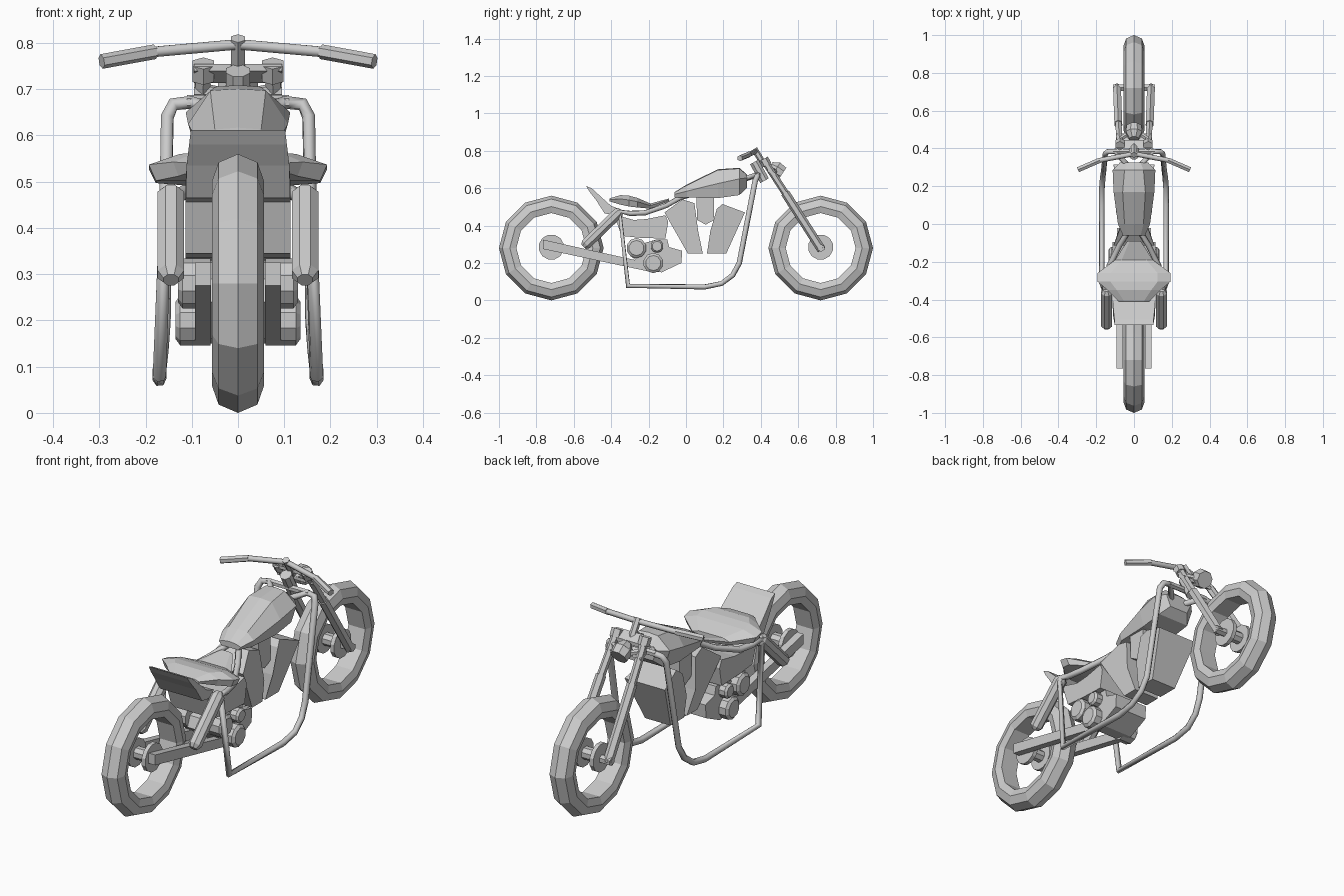
import bpy, bmesh, math
from mathutils import Vector

if "Cube" in bpy.data.objects:
    bpy.data.objects.remove(bpy.data.objects["Cube"])


def make(name, verts, faces):
    bm = bmesh.new()
    vs = [bm.verts.new(v) for v in verts]
    for f in faces:
        bm.faces.new([vs[i] for i in f])
    bmesh.ops.recalc_face_normals(bm, faces=bm.faces)
    me = bpy.data.meshes.new(name)
    bm.to_mesh(me)
    bm.free()
    ob = bpy.data.objects.new(name, me)
    bpy.context.collection.objects.link(ob)
    return ob


def rings(name, loops, caps=True, closed=False):
    """Skin a list of equal-length vertex loops."""
    n, m = len(loops[0]), len(loops)
    verts = [v for l in loops for v in l]
    faces = []
    for i in range(m if closed else m - 1):
        a, b = i * n, (i + 1) % m * n
        faces += [(a + k, a + (k + 1) % n, b + (k + 1) % n, b + k) for k in range(n)]
    if caps and not closed:
        faces += [tuple(range(n)), tuple(range((m - 1) * n, m * n))]
    return make(name, verts, faces)


def rod(name, a, b, r, n=6, r2=None):
    a, b = Vector(a), Vector(b)
    q = (b - a).to_track_quat('Z', 'Y')
    def ring(c, rad):
        return [c + q @ Vector((rad * math.cos((k + .5) * 2 * math.pi / n),
                                rad * math.sin((k + .5) * 2 * math.pi / n), 0)) for k in range(n)]
    return rings(name, [ring(a, r), ring(b, r2 or r)])


def prism(name, profile, width):
    """Side profile (y, z) extruded symmetrically; width is a number or f(y, z)."""
    w = width if callable(width) else (lambda y, z: width)
    return rings(name, [[(s * w(y, z), y, z) for y, z in profile] for s in (-1, 1)])


def plate(name, profile, x0, x1):
    return rings(name, [[(x, y, z) for y, z in profile] for x in (x0, x1)])


def loft(name, sections):
    """Sections (y, half outline from top to bottom as (x, z))."""
    loops = []
    for y, half in sections:
        loops.append([(x, y, z) for x, z in half] +
                     [(-x, y, z) for x, z in reversed(half) if x > 0])
    return rings(name, loops)


def tube(name, pts, r, cyclic=False):
    cu = bpy.data.curves.new(name, 'CURVE')
    cu.dimensions = '3D'
    cu.bevel_depth, cu.bevel_resolution, cu.use_fill_caps = r, 1, True
    sp = cu.splines.new('POLY')
    sp.points.add(len(pts) - 1)
    for p, c in zip(sp.points, pts):
        p.co = (*c, 1)
    sp.use_cyclic_u = cyclic
    ob = bpy.data.objects.new(name, cu)
    bpy.context.collection.objects.link(ob)
    return ob


# Wheels: twelve-sided tyre, hub, brake discs
tyre = [(0, .28), (.042, .262), (.056, .222), (.045, .187), (-.045, .187), (-.056, .222), (-.042, .262)]
for name, y in (("front", .72), ("rear", -.72)):
    loops = []
    for k in range(12):
        a = k * math.pi / 6
        loops.append([(x, y + r * math.cos(a), .28 + r * math.sin(a)) for x, r in tyre])
    rings(name + "_tyre", loops, closed=True)
    rod(name + "_hub", (-.055, y, .285), (.055, y, .285), .03, 8)
    for s in (-1, 1):
        rod(name + "_brake_disc", (s * .035, y, .285), (s * .055, y, .285), .068, 12)

# Fork legs, caps and axle ends
for s in (-1, 1):
    rod("fork_lower", (s * .09, .725, .27), (s * .083, .53, .575), .024)
    rod("fork_upper", (s * .083, .54, .56), (s * .075, .42, .745), .019)
    rod("fork_cap", (s * .075, .432, .722), (s * .075, .414, .756), .027)
    rod("axle_end", (s * .05, .722, .28), (s * .11, .722, .28), .02)
    rod("lamp_bracket", (s * .075, .45, .70), (s * .03, .48, .69), .013)

# Yokes, steering neck, headlight
for t in (0, 1):
    y, z = .425 + .035 * t, .735 - .05 * t
    loft("yoke", [(y - .025, [(.095, z + .02), (.095, z + .004)]),
                  (y + .02, [(.095, z - .005), (.095, z - .022)])])
rod("steering_neck", (0, .365, .74), (0, .42, .64), .028, 8)
rod("headlight_back", (0, .45, .72), (0, .48, .70), .025, 8, .047)
rod("headlight", (0, .48, .70), (0, .515, .677), .047, 8, .042)

# Handlebar with riser and thicker grips
rod("handlebar_riser", (0, .42, .72), (0, .365, .81), .017)
tube("handlebar", [(-.19, .335, .78), (0, .372, .797), (.19, .335, .78)], .013)
for s in (-1, 1):
    rod("grip", (s * .18, .338, .781), (s * .295, .288, .76), .016)

# Fuel tank
tank = [(-.062, .575, .035, .058, .567, .55, .045), (0, .613, .05, .085, .583, .55, .075),
        (.17, .697, .06, .108, .625, .547, .085), (.285, .705, .05, .113, .65, .563, .085),
        (.325, .67, .035, .075, .655, .60, .05)]
loft("fuel_tank", [(y, [(0, zt + .004), (wt, zt), (wm, zm), (wb, zb)])
                   for y, zt, wt, wm, zm, zb, wb in tank])

# Seat
seat = [(-.41, .545, .53, .08), (-.35, .563, .512, .14), (-.305, .56, .502, .193),
        (-.26, .548, .497, .193), (-.19, .518, .49, .10), (-.09, .545, .53, .035)]
loft("seat", [(y, [(0, zt), (w * .65, zt), (w, zt * .6 + zb * .4), (w * .92, zb), (0, zb)])
              for y, zt, zb, w in seat])

# Rear fender and side panel body
prism("rear_fender", [(-.535, .612), (-.505, .60), (-.45, .55), (-.40, .505), (-.345, .485),
                      (-.375, .455), (-.435, .465), (-.48, .535), (-.515, .58)],
      lambda y, z: .113 - max(0, z - .52) * .12)
prism("side_panels", [(-.385, .46), (-.28, .43), (-.21, .435), (-.11, .455), (-.095, .42),
                      (-.11, .33), (-.25, .335), (-.345, .345)], .113)

# V engine cylinders, intake between them
taper = lambda y, z: .068 + .045 * min(1, max(0, (z - .25) / .2)) - .04 * max(0, (z - .46) / .08)
prism("rear_cylinder", [(-.115, .47), (-.02, .54), (.045, .52), (.065, .37), (.09, .25), (.01, .25)], taper)
prism("front_cylinder", [(.195, .515), (.315, .47), (.215, .25), (.112, .25), (.13, .37), (.165, .49)], taper)
prism("intake", [(.055, .55), (.15, .55), (.15, .43), (.105, .405), (.06, .43)], .07)

# Gearbox with round covers
prism("gearbox", [(-.30, .24), (-.28, .29), (-.16, .325), (-.10, .325), (-.09, .285), (-.02, .265),
                  (-.025, .20), (-.13, .15), (-.2, .16)], .09)
for s in (-1, 1):
    for y, z, r, x in ((-.265, .28, .054, .12), (-.155, .29, .035, .12), (-.175, .20, .054, .125)):
        rod("gearbox_cover", (s * .06, y, z), (s * x, y, z), r, 10)
        rod("cover_cap", (s * x, y, z), (s * (x + .01), y, z), r, 10, r * .75)

# Swingarm and slanted shock covers
for s in (-1, 1):
    plate("swingarm", [(-.765, .325), (-.765, .275), (-.2, .155), (-.2, .20)], s * .058, s * .093)
    a, b = Vector((s * .145, -.36, .47)), Vector((s * .145, -.535, .30))
    rod("shock", a, b, .031, 8)
    d = (a - b).normalized() * .018
    rod("shock_end", a, a + d, .031, 8, .018)
    rod("shock_end", b, b - d, .031, 8, .018)

# Closed frame loop on each side
loop = [(.10, .385, .672), (.14, .383, .667), (.153, .37, .64), (.16, .285, .20), (.165, .25, .135),
        (.17, .19, .09), (.17, .10, .072), (.17, -.31, .078), (.155, -.355, .475), (.145, -.30, .465),
        (.13, -.22, .468), (.075, -.11, .505), (.025, -.03, .55), (.025, .30, .645)]
for s in (-1, 1):
    tube("frame_tube", [(s * x, y, z) for x, y, z in loop], .015, True)
rod("frame_crossbar", (-.11, .385, .672), (.11, .385, .672), .015)
